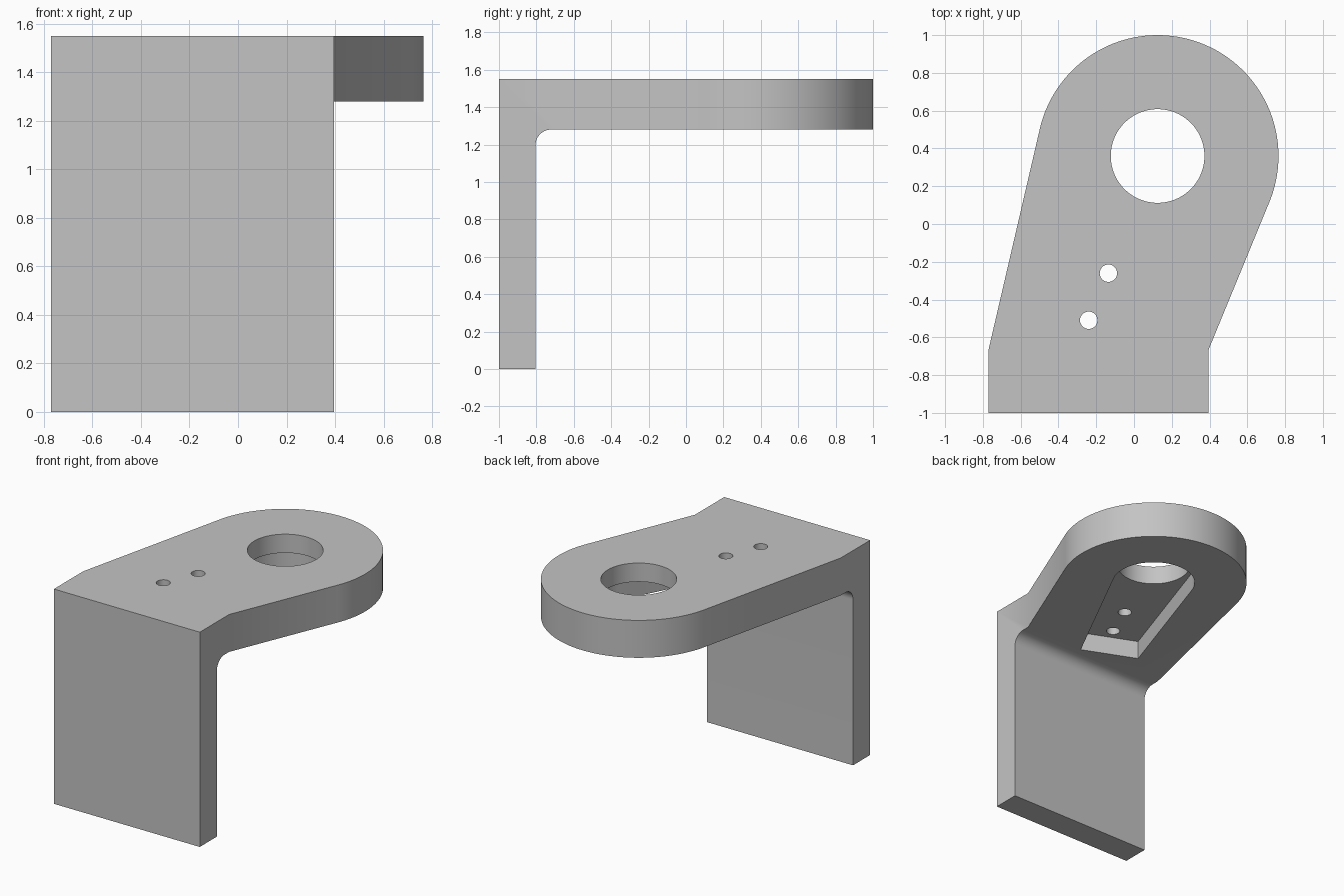
import bpy, bmesh
from math import sin, cos, pi, atan2, acos, hypot
from mathutils import Vector

if "Cube" in bpy.data.objects:
    bpy.data.objects.remove(bpy.data.objects["Cube"], do_unlink=True)

TOP, UNDER, POCKET_ROOF = 1.55, 1.28, 1.415
FRONT, WALL_BACK, FILLET = -1.0, -0.805, 0.085
LEFT, RIGHT, SHOULDER = 0.395, -0.77, -0.665
EYE = Vector((0.125, 0.36))                 # centre of the large hole
AXIS = Vector((0.387, 0.922)).normalized()  # direction of the arm
SIDE = Vector((AXIS.y, -AXIS.x))

grey = bpy.data.materials.new("plain grey")
grey.use_nodes = True
grey.diffuse_color = (0.55, 0.55, 0.55, 1)
grey.node_tree.nodes["Principled BSDF"].inputs["Base Color"].default_value = (0.55, 0.55, 0.55, 1)


def prism(name, points, shift):
    """Extrude a closed outline of 3D points by a vector."""
    bm = bmesh.new()
    face = bm.faces.new([bm.verts.new(p) for p in points])
    new = bmesh.ops.extrude_face_region(bm, geom=[face])["geom"]
    bmesh.ops.translate(bm, vec=shift, verts=[v for v in new if isinstance(v, bmesh.types.BMVert)])
    bmesh.ops.recalc_face_normals(bm, faces=bm.faces)
    mesh = bpy.data.meshes.new(name)
    bm.to_mesh(mesh)
    bm.free()
    mesh.materials.append(grey)
    obj = bpy.data.objects.new(name, mesh)
    bpy.context.collection.objects.link(obj)
    return obj


def upright(name, outline, low, high):
    return prism(name, [(p[0], p[1], low) for p in outline], (0, 0, high - low))


def arc(centre, radius, start, end, steps):
    return [(centre[0] + radius * cos(start + (end - start) * i / steps),
             centre[1] + radius * sin(start + (end - start) * i / steps)) for i in range(steps + 1)]


def rounded_end(left, right, radius):
    """Arc about the eye, tangent to lines from a left and a right point."""
    def tangent(p, sign):
        d = Vector(p) - EYE
        return atan2(d.y, d.x) + sign * acos(radius / hypot(d.x, d.y))
    start, end = tangent(left, 1), tangent(right, -1)
    while end < start:
        end += 2 * pi
    return arc(EYE, radius, start, end, 72)


def boolean(obj, tool, operation):
    mod = obj.modifiers.new(operation.lower(), "BOOLEAN")
    mod.operation, mod.object, mod.solver = operation, tool, "EXACT"
    bpy.context.view_layer.objects.active = obj
    bpy.ops.object.modifier_apply(modifier=mod.name)
    bpy.data.objects.remove(tool, do_unlink=True)


# Angle profile with filleted inside corner, swept sideways
corner = (WALL_BACK + FILLET, UNDER - FILLET)
profile = [(FRONT, 0), (WALL_BACK, 0)] + arc(corner, FILLET, pi, pi / 2, 16)
profile += [(1.2, UNDER), (1.2, TOP), (FRONT, TOP)]
bracket = prism("angle_bracket", [(-1, y, z) for y, z in profile], (2, 0, 0))

# Trim to the plan outline: square shoulders and a round arm end
shoulders = [(LEFT, SHOULDER), (RIGHT, SHOULDER)]
plan = [(RIGHT, FRONT - 0.1), (LEFT, FRONT - 0.1), shoulders[0]]
plan += rounded_end(*shoulders, 0.64) + [shoulders[1]]
boolean(bracket, upright("plan_outline", plan, -0.1, TOP + 0.1), "INTERSECT")

# Tapered pocket in the underside
end = EYE - AXIS * 1.03
pocket_corners = [end + SIDE * 0.207, end - SIDE * 0.207]
pocket = [pocket_corners[0]] + rounded_end(*pocket_corners, 0.282) + [pocket_corners[1]]
boolean(bracket, upright("pocket_cutter", pocket, UNDER - 0.1, POCKET_ROOF), "DIFFERENCE")

# Large hole and two pin holes through the arm
for distance, radius, steps in ((0, 0.248, 96), (0.673, 0.046, 40), (0.943, 0.046, 40)):
    ring = arc(EYE - AXIS * distance, radius, 0, 2 * pi, steps)[:-1]
    boolean(bracket, upright("hole_cutter", ring, UNDER - 0.1, TOP + 0.1), "DIFFERENCE")

bpy.ops.object.select_all(action="DESELECT")
bracket.select_set(True)
bpy.context.view_layer.objects.active = bracket
bpy.ops.object.shade_smooth_by_angle()
